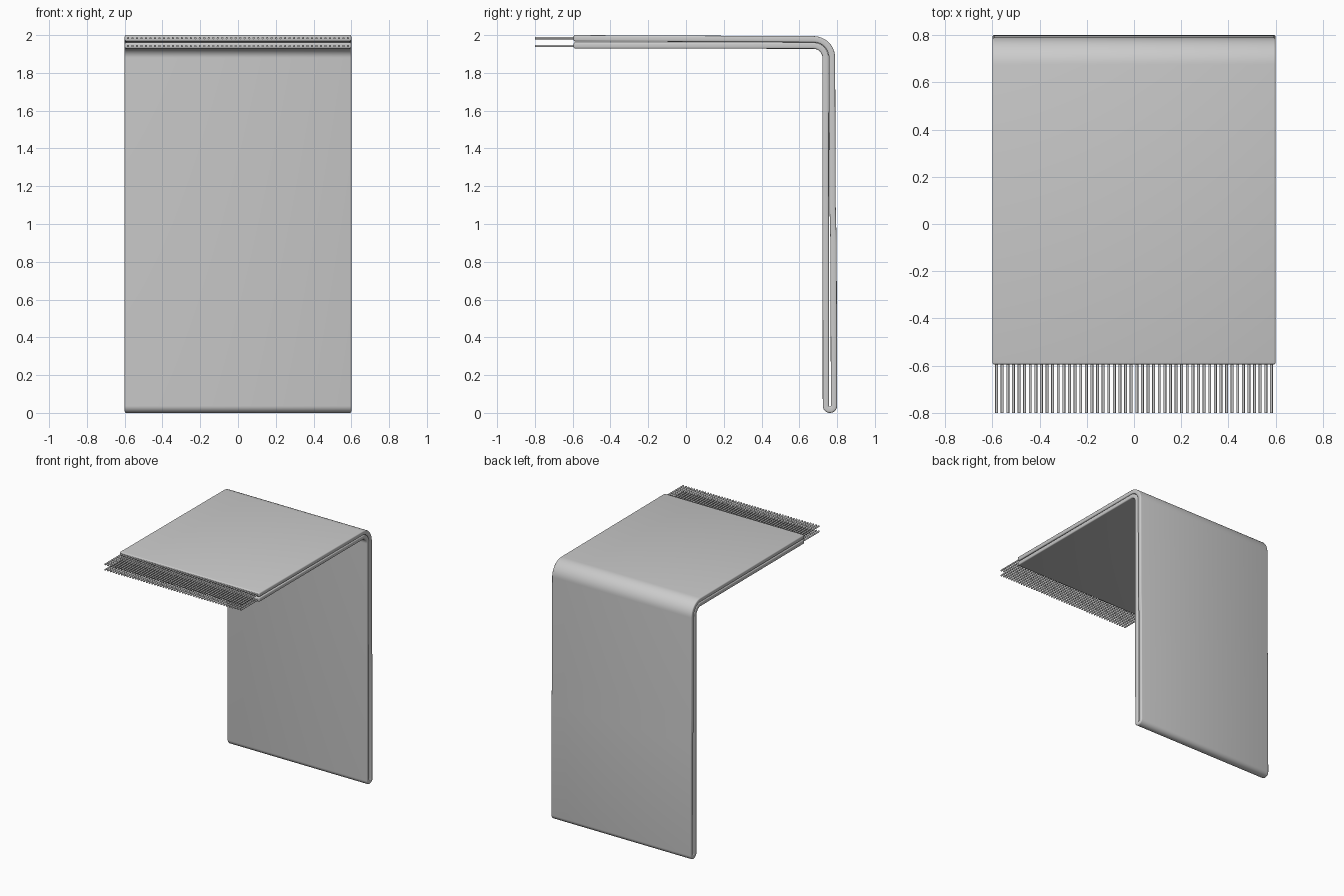
import bpy, bmesh, math

if "Cube" in bpy.data.objects:
    bpy.data.objects.remove(bpy.data.objects["Cube"])

WIDTH, THICK = 1.2, 0.033


def arc(cy, cz, r, a0, a1, n):
    """Points of an arc in the y-z plane, angles in degrees."""
    pts = []
    for i in range(n + 1):
        a = math.radians(a0 + (a1 - a0) * i / n)
        pts.append((cy + r * math.cos(a), cz + r * math.sin(a)))
    return pts


# Centre line of the folded cloth: top layer, bend, hem fold, back up, lower layer
path = [(-0.595, 1.9835)]
path += arc(0.675, 1.88, 0.098, 90, 0, 12)
path += [(0.776, 1.1), (0.781, 0.9)]
path += arc(0.762, 0.038, 0.0215, 0, -180, 12)
path += arc(0.675, 1.88, 0.064, 0, 90, 12)
path += [(-0.595, 1.9455)]

# Folded cloth
bm = bmesh.new()
rows = [[bm.verts.new((x, y, z)) for x in (-WIDTH / 2, WIDTH / 2)] for y, z in path]
for a, b in zip(rows, rows[1:]):
    bm.faces.new((a[0], b[0], b[1], a[1]))
bmesh.ops.recalc_face_normals(bm, faces=bm.faces)
mesh = bpy.data.meshes.new("folded_cloth")
bm.to_mesh(mesh)
bm.free()
cloth = bpy.data.objects.new("folded_cloth", mesh)
bpy.context.collection.objects.link(cloth)
solid = cloth.modifiers.new("thickness", 'SOLIDIFY')
solid.thickness, solid.offset, solid.use_even_offset = THICK, 0, True
bevel = cloth.modifiers.new("soft_edges", 'BEVEL')
bevel.width, bevel.segments = 0.008, 3
bevel.limit_method, bevel.angle_limit = 'ANGLE', math.radians(60)


# Fringe: one thread repeated across the width
def fringe(name, z, count=50, span=1.164):
    bpy.ops.mesh.primitive_cylinder_add(
        vertices=8, radius=0.0062, depth=0.22,
        location=(-span / 2, -0.69, z), rotation=(math.pi / 2, 0, 0))
    ob = bpy.context.object
    ob.name = name
    bpy.ops.object.transform_apply(location=False, rotation=True, scale=True)
    arr = ob.modifiers.new("repeat", 'ARRAY')
    arr.count = count
    arr.use_relative_offset = False
    arr.use_constant_offset = True
    arr.constant_offset_displace = (span / (count - 1), 0, 0)
    return ob


parts = [cloth, fringe("upper_fringe", 1.984), fringe("lower_fringe", 1.942)]

# Smooth shading with crisp edges
for ob in parts:
    bpy.ops.object.select_all(action='DESELECT')
    ob.select_set(True)
    bpy.context.view_layer.objects.active = ob
    bpy.ops.object.shade_smooth_by_angle(angle=math.radians(50))
